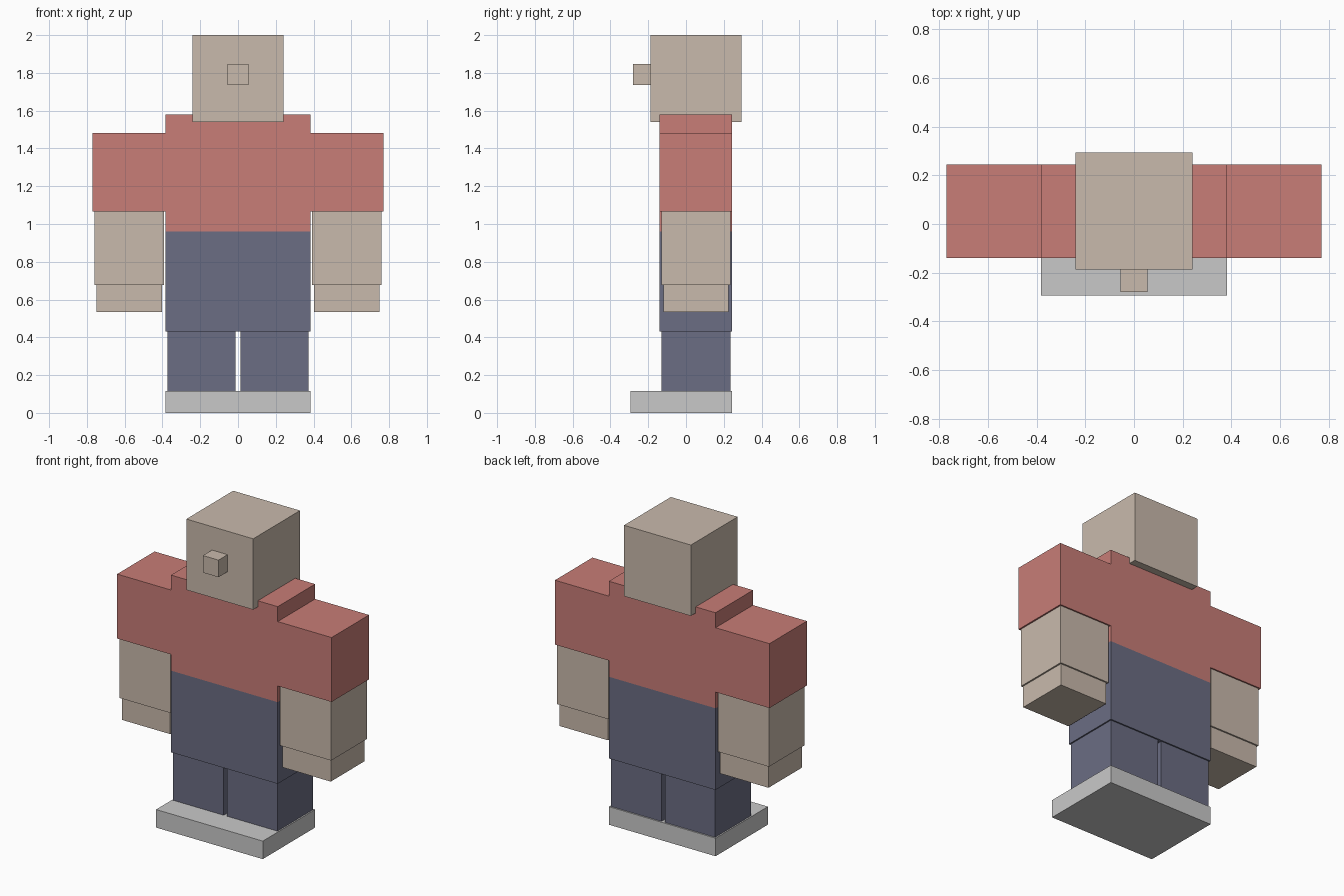
import bpy
import bmesh
from mathutils import Vector

default = bpy.data.objects.get("Cube")
if default:
    bpy.data.objects.remove(default, do_unlink=True)


def make_material(name, rgb):
    mat = bpy.data.materials.new(name)
    mat.use_nodes = True
    mat.diffuse_color = (*rgb, 1)
    mat.node_tree.nodes["Principled BSDF"].inputs["Base Color"].default_value = (*rgb, 1)
    return mat


skin = make_material("skin_beige", (0.584, 0.491, 0.413))
shirt = make_material("shirt_red", (0.578, 0.205, 0.184))
trousers = make_material("trousers_blue", (0.147, 0.153, 0.227))
sole = make_material("shoe_grey", (0.584, 0.584, 0.584))


def box(name, x, y, z, *mats, split=None):
    """Box from x, y, z ranges; faces above the split height take the second material."""
    low, high = Vector((x[0], y[0], z[0])), Vector((x[1], y[1], z[1]))
    centre, size = (low + high) / 2, high - low
    bm = bmesh.new()
    bmesh.ops.create_cube(bm, size=1)
    bmesh.ops.scale(bm, vec=size, verts=bm.verts)
    if split is not None:
        bmesh.ops.bisect_plane(bm, geom=bm.verts[:] + bm.edges[:] + bm.faces[:],
                               plane_co=(0, 0, split - centre.z), plane_no=(0, 0, 1))
        for face in bm.faces:
            face.material_index = int(face.calc_center_median().z + centre.z > split)
    mesh = bpy.data.meshes.new(name)
    bm.to_mesh(mesh)
    bm.free()
    for mat in mats:
        mesh.materials.append(mat)
    obj = bpy.data.objects.new(name, mesh)
    obj.location = centre
    bpy.context.collection.objects.link(obj)
    return obj


def pair(name, x, y, z, mat):
    """The same box on the left (+x) and the right (-x)."""
    box("left_" + name, x, y, z, mat)
    box("right_" + name, (-x[1], -x[0]), y, z, mat)


# Head and nose
box("head", (-0.24, 0.24), (-0.187, 0.293), (1.54, 2.0), skin)
box("nose", (-0.056, 0.056), (-0.28, -0.187), (1.737, 1.848), skin)

# Body: trousers below the waist, shirt above
box("body", (-0.383, 0.383), (-0.14, 0.244), (0.43, 1.58), trousers, shirt, split=0.96)

# Arms: sleeve, forearm and hand, each a little narrower
pair("sleeve", (0.383, 0.77), (-0.14, 0.244), (1.065, 1.483), shirt)
pair("forearm", (0.393, 0.76), (-0.13, 0.235), (0.678, 1.065), skin)
pair("hand", (0.403, 0.75), (-0.12, 0.225), (0.535, 0.678), skin)

# Legs and the joined shoe slab
pair("lower_leg", (0.012, 0.374), (-0.13, 0.235), (0.117, 0.43), trousers)
box("shoes", (-0.383, 0.383), (-0.293, 0.244), (0.0, 0.117), sole)
